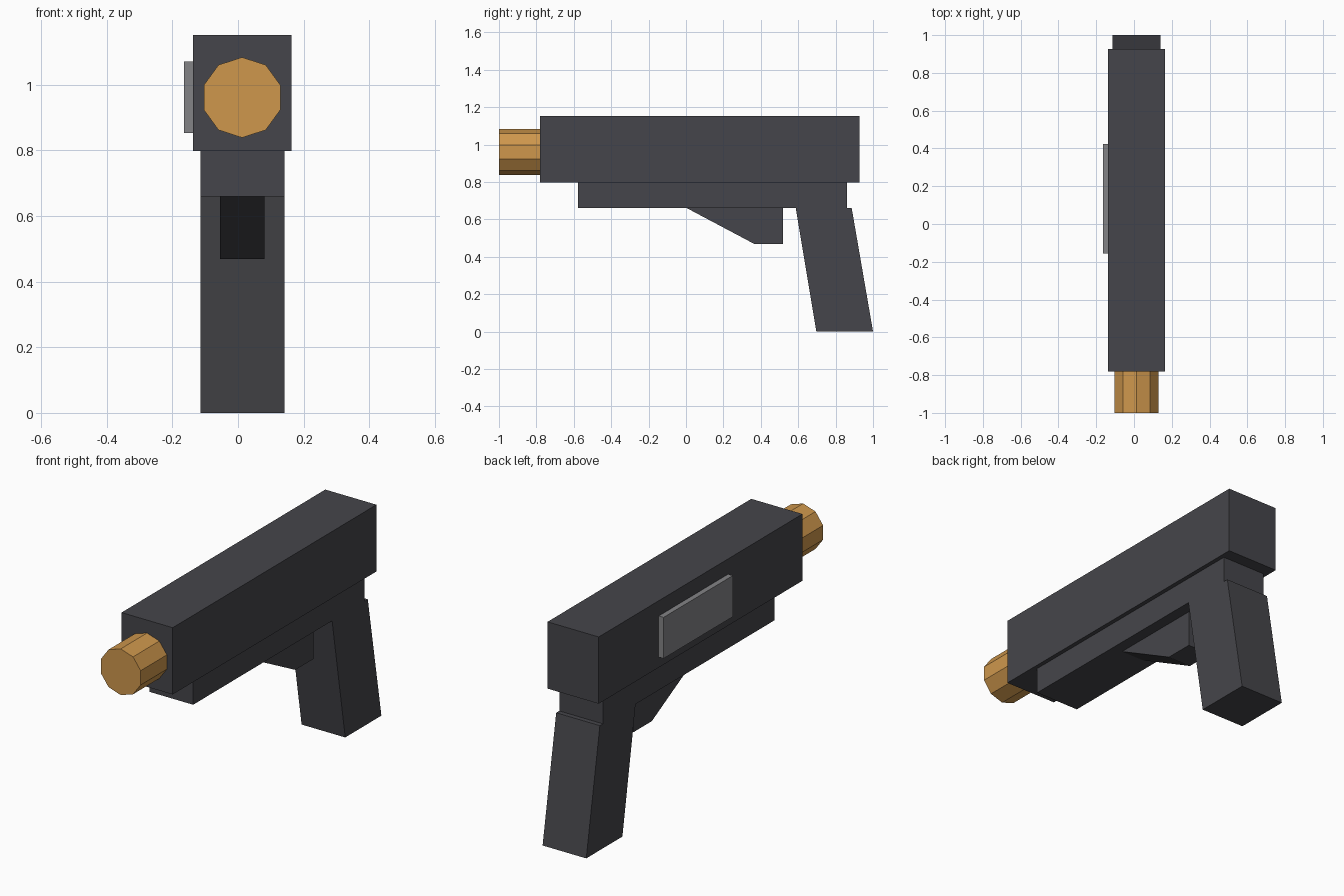
import bpy, bmesh, math
from mathutils import Matrix

if "Cube" in bpy.data.objects:
    bpy.data.objects.remove(bpy.data.objects["Cube"])


def material(name, rgb):
    m = bpy.data.materials.new(name)
    m.diffuse_color = (*rgb, 1)
    m.use_nodes = True
    m.node_tree.nodes["Principled BSDF"].inputs["Base Color"].default_value = m.diffuse_color
    return m


DARK = material("dark grey", (0.060, 0.060, 0.069))
ORANGE = material("orange", (0.62, 0.31, 0.073))
GREY = material("mid grey", (0.23, 0.23, 0.24))


def finish(name, bm, mat):
    bmesh.ops.recalc_face_normals(bm, faces=bm.faces)
    mesh = bpy.data.meshes.new(name)
    bm.to_mesh(mesh)
    bm.free()
    mesh.materials.append(mat)
    obj = bpy.data.objects.new(name, mesh)
    bpy.context.collection.objects.link(obj)


def side_profile(name, x0, x1, points, mat):
    """Extrude a (y, z) outline from x0 to x1."""
    bm = bmesh.new()
    face = bm.faces.new([bm.verts.new((x0, y, z)) for y, z in points])
    ext = bmesh.ops.extrude_face_region(bm, geom=[face])
    verts = [g for g in ext["geom"] if isinstance(g, bmesh.types.BMVert)]
    bmesh.ops.translate(bm, verts=verts, vec=(x1 - x0, 0, 0))
    finish(name, bm, mat)


def box(name, x0, x1, y0, y1, z0, z1, mat):
    side_profile(name, x0, x1, [(y0, z0), (y1, z0), (y1, z1), (y0, z1)], mat)


# Upper body and the narrower frame under it
box("slide", -0.137, 0.163, -0.78, 0.927, 0.798, 1.152, DARK)
box("frame", -0.115, 0.141, -0.577, 0.86, 0.66, 0.798, DARK)

# Raked handle
side_profile("grip", -0.115, 0.141,
             [(0.587, 0.66), (0.886, 0.66), (1.0, 0.0), (0.697, 0.0)], DARK)

# Wedge below the frame
side_profile("trigger_guard", -0.055, 0.081,
             [(0.005, 0.66), (0.518, 0.66), (0.518, 0.469), (0.365, 0.469)], DARK)

# Raised plate on the left side
box("side_plate", -0.165, -0.137, -0.157, 0.424, 0.853, 1.071, GREY)

# Ten-sided muzzle, one corner pointing up
bm = bmesh.new()
bmesh.ops.create_cone(bm, cap_ends=True, segments=10, radius1=0.1225,
                      radius2=0.1225, depth=0.26)
top = max(bm.verts, key=lambda v: v.co.y).co
turn = math.pi / 2 - math.atan2(top.y, top.x)
bm.transform(Matrix.Translation((0.0125, -0.87, 0.961))
             @ Matrix.Rotation(math.pi / 2, 4, 'X')
             @ Matrix.Rotation(turn, 4, 'Z'))
finish("muzzle", bm, ORANGE)
